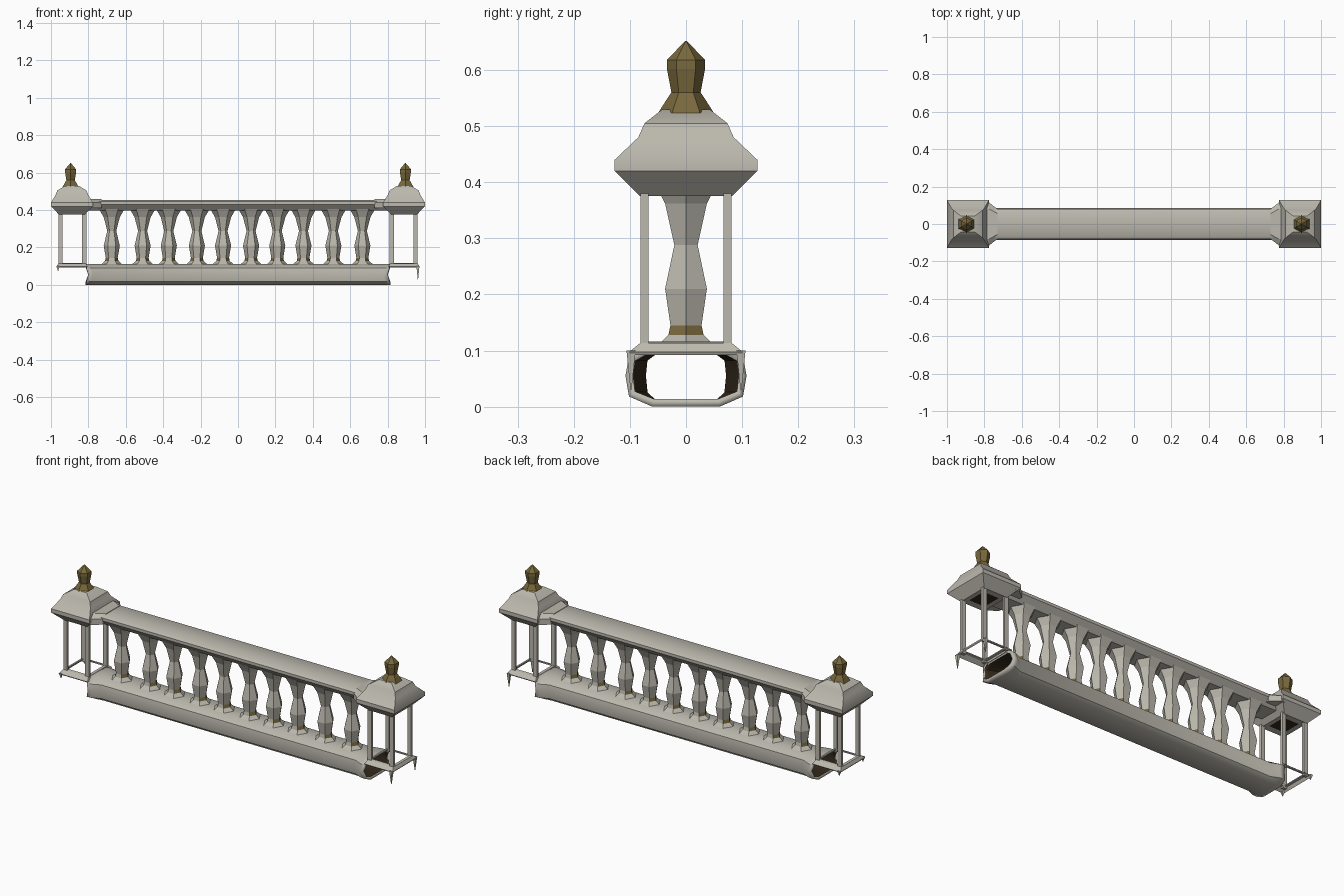
import bpy, bmesh, math

if "Cube" in bpy.data.objects:
    bpy.data.objects.remove(bpy.data.objects["Cube"])


def material(name, r, g, b):
    m = bpy.data.materials.new(name)
    m.diffuse_color = (r, g, b, 1)
    m.use_nodes = True
    m.node_tree.nodes["Principled BSDF"].inputs["Base Color"].default_value = m.diffuse_color
    return m


STONE = material("pale stone", 0.50, 0.48, 0.42)
GOLD = material("old gold", 0.19, 0.14, 0.045)
DARK = material("dark hollow", 0.035, 0.022, 0.011)


def loft(name, rings, mats, caps=True, rule=None, smooth=None):
    """Skin a list of equal-length rings; rule(face) picks the material index."""
    bm = bmesh.new()
    vr = [[bm.verts.new(p) for p in ring] for ring in rings]
    n = len(vr[0])
    for a, b in zip(vr, vr[1:]):
        for i in range(n):
            j = (i + 1) % n
            bm.faces.new((a[i], a[j], b[j], b[i]))
    if caps:
        bm.faces.new(vr[0])
        bm.faces.new(vr[-1])
    bmesh.ops.recalc_face_normals(bm, faces=bm.faces[:])
    if rule:
        for f in bm.faces:
            f.material_index = rule(f)
    me = bpy.data.meshes.new(name)
    bm.to_mesh(me)
    bm.free()
    ob = bpy.data.objects.new(name, me)
    bpy.context.collection.objects.link(ob)
    for m in mats:
        me.materials.append(m)
    if smooth:
        bpy.ops.object.select_all(action='DESELECT')
        ob.select_set(True)
        bpy.context.view_layer.objects.active = ob
        bpy.ops.object.shade_smooth_by_angle(angle=math.radians(smooth))
    return ob


def rect(cx, hx, hy, z):
    return [(cx - hx, -hy, z), (cx + hx, -hy, z), (cx + hx, hy, z), (cx - hx, hy, z)]


def circle(cx, r, z, n, turn=0.0):
    return [(cx + r * math.cos(2 * math.pi * i / n + turn),
             r * math.sin(2 * math.pi * i / n + turn), z) for i in range(n)]


def both_sides(half):
    return half + [(-y, z) for y, z in reversed(half)]


# Bottom rail: hollow, open ends that flare into collars, dark inside
low = both_sides([(0.06, 0.0), (0.08, 0.018), (0.085, 0.055), (0.08, 0.09), (0.05, 0.112)])
rings = []
for x, w in ((-0.80, 1.27), (-0.775, 1.25), (-0.74, 1.0), (0.74, 1.0), (0.775, 1.25), (0.80, 1.27)):
    lean = 0.03 if abs(x) > 0.76 else 0.0
    rings.append([(x + math.copysign(lean * (z / 0.11 - 0.5), x),
                   y * (w if z > 0.01 else 1.0), z) for y, z in low])
rail = loft("bottom_rail", rings, [STONE, DARK], caps=False, smooth=40)
shell = rail.modifiers.new("wall", 'SOLIDIFY')
shell.thickness = 0.014
shell.offset = -1
shell.material_offset = 1
shell.material_offset_rim = 0

# Top rail
top = both_sides([(0.05, 0.397), (0.081, 0.43), (0.081, 0.445), (0.065, 0.455)])
loft("top_rail", [[(x, y, z) for y, z in top] for x in (-0.82, 0.82)], [STONE], smooth=35)

# Balusters: six-sided vases, with a small gilded band at the foot
profile = [(0.068, 0.10), (0.036, 0.128), (0.032, 0.145), (0.043, 0.21),
           (0.024, 0.288), (0.043, 0.362), (0.068, 0.405)]


def foot_band(f):
    z = f.calc_center_median().z
    return 1 if 0.128 < z < 0.145 and abs(f.normal.x) > 0.7 else 0


for k, x in enumerate((-0.675, -0.51, -0.37, -0.22, -0.08, 0.07, 0.21, 0.35, 0.51, 0.665)):
    loft(f"baluster_{k + 1}", [circle(x, r, z, 6) for r, z in profile],
         [STONE, GOLD], rule=foot_band)

# End lanterns: cap, finial, four thin posts, foot frame
for s, side in ((-1, "left"), (1, "right")):
    cx = s * 0.888

    # roof-like cap with a dark recess underneath
    steps = [(0.045, 0.05, 0.377), (0.068, 0.082, 0.375), (0.112, 0.127, 0.42),
             (0.112, 0.127, 0.44), (0.088, 0.085, 0.48), (0.078, 0.074, 0.505),
             (0.036, 0.042, 0.53)]
    loft(f"{side}_cap", [rect(cx, *p) for p in steps], [STONE, DARK],
         rule=lambda f: 1 if f.normal.z < -0.9 and f.calc_center_median().z > 0.3765 else 0,
         smooth=35)
    # shoulder between cap and top rail
    loft(f"{side}_shoulder",
         [[(s * x, -h, 0.41), (s * x, h, 0.41), (s * x, h, 0.44), (s * x, h * 0.7, 0.458),
           (s * x, -h * 0.7, 0.458), (s * x, -h, 0.44)] for x, h in ((0.80, 0.118), (0.775, 0.115), (0.73, 0.08))],
         [STONE])

    # finial
    shape = [(0.05, 0.523), (0.036, 0.545), (0.026, 0.56), (0.034, 0.602), (0.034, 0.618), (0.001, 0.652)]
    loft(f"{side}_finial", [circle(s * 0.895, r, z, 6, math.pi / 6) for r, z in shape], [GOLD])

    # posts
    for i, px in enumerate((0.822, 0.95)):
        for j, py in enumerate((-0.074, 0.074)):
            ends = []
            for z in (0.10, 0.385):
                ends.append([(x, y + py, z) for x, y, _ in rect(s * px, 0.011, 0.007, z)])
            loft(f"{side}_post_{i}{j}", ends, [STONE])

    # sloped foot frame
    frame = loft(f"{side}_foot_frame",
                 [rect(cx, 0.062, 0.068, 0.116), rect(cx, 0.074, 0.082, 0.113),
                  rect(cx, 0.083, 0.102, 0.097)], [STONE], caps=False)
    wall = frame.modifiers.new("wall", 'SOLIDIFY')
    wall.thickness = 0.006

    # drips at the outer corners
    tip = 0.03 if s > 0 else 0.075
    for j, py in enumerate((-0.098, 0.098)):
        ends = [[(x, y + py, z) for x, y, z in rect(s * 0.962, h, h, z)]
                for h, z in ((0.008, 0.10), (0.001, tip))]
        loft(f"{side}_drip_{j}", ends, [STONE])
